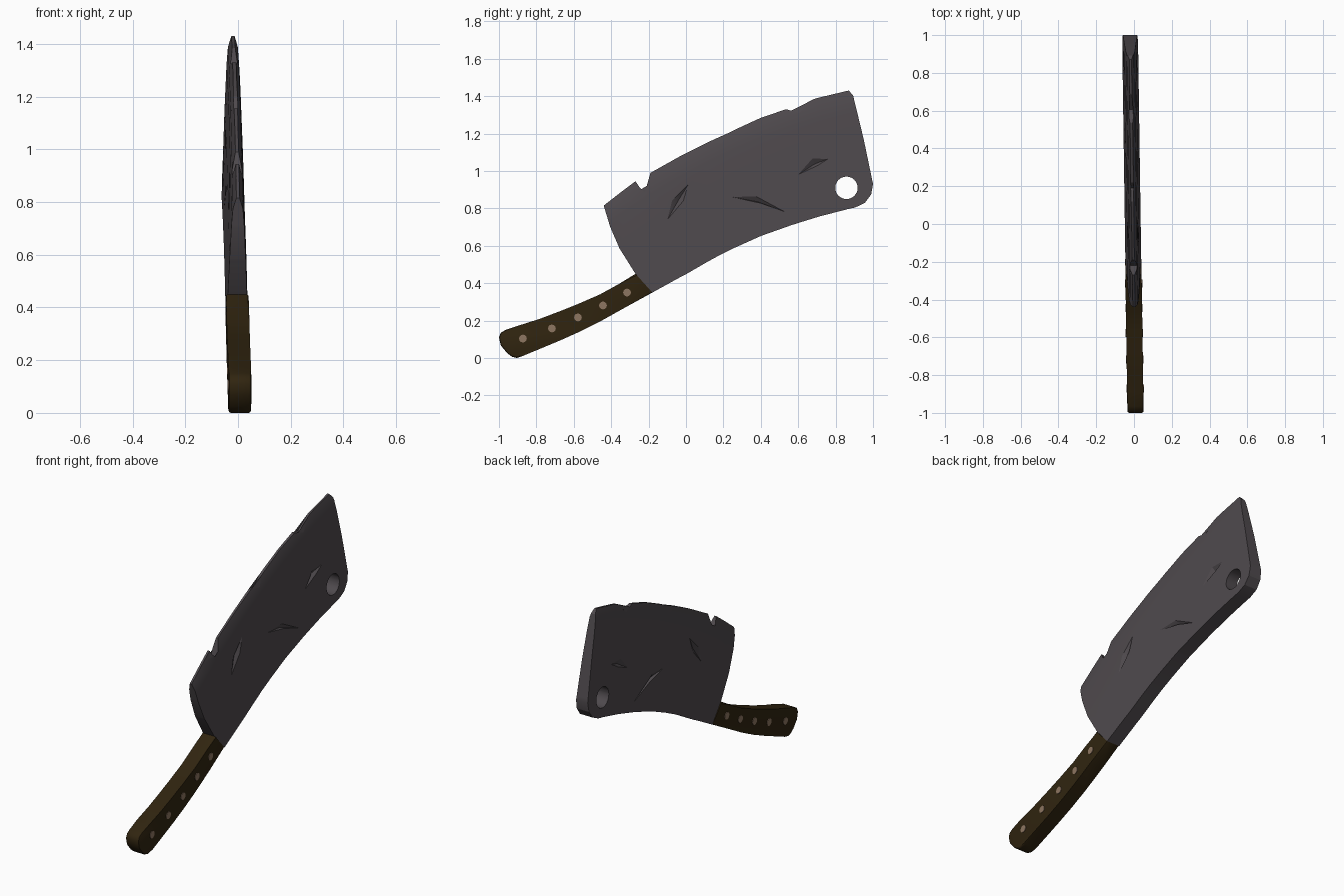
import bpy, bmesh, math
from mathutils import Vector

if "Cube" in bpy.data.objects:
    bpy.data.objects.remove(bpy.data.objects["Cube"])


def material(name, rgb):
    m = bpy.data.materials.new(name)
    m.diffuse_color = (*rgb, 1)
    m.use_nodes = True
    m.node_tree.nodes["Principled BSDF"].inputs["Base Color"].default_value = m.diffuse_color
    return m


steel = material("dark_steel", (0.078, 0.068, 0.075))
wood = material("dark_wood", (0.030, 0.018, 0.005))
brass = material("dull_rivet_metal", (0.27, 0.18, 0.12))


def centre(y):
    """The whole knife leans slightly sideways along its length."""
    return -0.0065 - 0.0145 * y


def edge_z(y):
    """Height of the unchipped cutting edge."""
    return 1.095 + 0.552 * y - 0.192 * y * y


PROFILE = [(0, 0.006), (0.05, 0.019), (0.12, 0.024), (0.3, 0.031), (0.5, 0.037), (0.63, 0.042)]


def half(s):
    """Half thickness of the blade at distance s below the cutting edge."""
    s = min(max(s, 0), 0.63)
    for (a, u), (b, v) in zip(PROFILE, PROFILE[1:]):
        if s <= b:
            return u + (v - u) * (s - a) / (b - a)


def make(name, bm, mat):
    bmesh.ops.recalc_face_normals(bm, faces=bm.faces)
    me = bpy.data.meshes.new(name)
    bm.to_mesh(me)
    bm.free()
    ob = bpy.data.objects.new(name, me)
    bpy.context.collection.objects.link(ob)
    me.materials.append(mat)
    return ob


def activate(ob):
    bpy.ops.object.select_all(action='DESELECT')
    ob.select_set(True)
    bpy.context.view_layer.objects.active = ob


def smooth(ob, deg=30):
    activate(ob)
    bpy.ops.object.shade_smooth_by_angle(angle=math.radians(deg))


def slab(bm, pts, x0, x1):
    """Closed prism of a (y, z) outline between two x values."""
    a = [bm.verts.new((x0, y, z)) for y, z in pts]
    b = [bm.verts.new((x1, y, z)) for y, z in pts]
    caps = [bm.faces.new(a), bm.faces.new(b[::-1])]
    n = len(pts)
    for i in range(n):
        j = (i + 1) % n
        bm.faces.new((a[i], b[i], b[j], a[j]))
    return caps


# Blade: chipped edge, tip, spine and heel outline
blade_pts = [(-0.44, 0.815), (-0.27, 0.945), (-0.25, 0.915), (-0.22, 0.885), (-0.19, 0.99),
             (0, 1.095), (0.12, 1.155), (0.19, 1.147), (0.22, 1.2), (0.395, 1.282),
             (0.535, 1.33), (0.605, 1.31), (0.685, 1.385), (0.87, 1.43), (0.893, 1.405),
             (0.95, 1.17), (1.0, 0.93), (0.99, 0.875), (0.957, 0.83), (0.905, 0.805),
             (0.61, 0.725), (0.395, 0.65), (0.18, 0.55), (0, 0.448), (-0.18, 0.35),
             (-0.27, 0.45), (-0.355, 0.585), (-0.405, 0.70)]
bm = bmesh.new()
# work in (y, distance below edge) so the cuts follow the curved edge
slab(bm, [(y, edge_z(y) - z) for y, z in blade_pts], -1, 1)
bmesh.ops.recalc_face_normals(bm, faces=bm.faces)
cuts = [((0, 0, s), (0, 0, 1)) for s in (0.05, 0.12, 0.3, 0.5)]
cuts += [((0, -0.337 + 0.15 * i, 0), (0, 1, 0)) for i in range(9)]
for co, no in cuts:
    bmesh.ops.bisect_plane(bm, geom=bm.verts[:] + bm.edges[:] + bm.faces[:],
                           dist=1e-5, plane_co=co, plane_no=no)
for v in bm.verts:
    side, y, s = v.co
    v.co = (centre(y) + math.copysign(half(s), side), y, edge_z(y) - s)
bmesh.ops.triangulate(bm, faces=bm.faces)
blade = make("blade", bm, steel)

# Cutters: hanging hole and gashes on both sides
bm = bmesh.new()
slab(bm, [(0.858 + 0.06 * math.cos(math.tau * i / 32), 0.91 + 0.06 * math.sin(math.tau * i / 32))
          for i in range(32)], -0.2, 0.2)
gashes = [[(0.02, 0.94), (-0.075, 0.84), (-0.09, 0.757), (-0.015, 0.84)],
          [(0.24, 0.862), (0.375, 0.865), (0.515, 0.787), (0.40, 0.828)],
          [(0.61, 0.987), (0.675, 1.067), (0.765, 1.067), (0.705, 1.03)]]
depth = 0.018
for pts in gashes:
    my = sum(p[0] for p in pts) / 4
    mz = sum(p[1] for p in pts) / 4
    for side in (-1, 1):
        surf = centre(my) + side * half(edge_z(my) - mz)
        apex = bm.verts.new((surf - side * depth, my, mz))
        base = [bm.verts.new((surf + side * depth, 2 * y - my, 2 * z - mz)) for y, z in pts]
        bm.faces.new(base)
        for i in range(4):
            bm.faces.new((base[i], base[(i + 1) % 4], apex))
cutter = make("blade_cutter", bm, steel)
cutter.hide_render = True
mod = blade.modifiers.new("cuts", 'BOOLEAN')
mod.operation = 'DIFFERENCE'
mod.solver = 'EXACT'
mod.object = cutter
activate(blade)
bpy.ops.object.modifier_apply(modifier=mod.name)
bpy.data.objects.remove(cutter)
smooth(blade, 25)

# Handle: curved grip with softened rims
grip_pts = [(-0.27, 0.45), (-0.36, 0.395), (-0.46, 0.34), (-0.57, 0.292), (-0.675, 0.25),
            (-0.78, 0.21), (-0.89, 0.175), (-0.965, 0.15), (-0.99, 0.135), (-1.0, 0.11),
            (-0.99, 0.067), (-0.955, 0.025), (-0.93, 0.007), (-0.905, 0.0), (-0.87, 0.012),
            (-0.675, 0.093), (-0.57, 0.14), (-0.46, 0.195), (-0.32, 0.273), (-0.18, 0.35)]
bm = bmesh.new()
caps = slab(bm, grip_pts, -0.043, 0.043)
joint = {grip_pts[0], grip_pts[-1]}
rim = [e for f in caps for e in f.edges
       if not all(any(abs(v.co.y - y) < 1e-4 and abs(v.co.z - z) < 1e-4 for y, z in joint)
                  for v in e.verts)]
bmesh.ops.bevel(bm, geom=rim, offset=0.01, segments=2, profile=0.5, affect='EDGES')
for v in bm.verts:
    v.co.x += centre(v.co.y)
handle = make("handle", bm, wood)
smooth(handle, 35)

# Rivets: pins passing right through the handle
for i, (y, z) in enumerate([(-0.872, 0.104), (-0.717, 0.158), (-0.578, 0.217),
                            (-0.444, 0.281), (-0.315, 0.35)]):
    bm = bmesh.new()
    slab(bm, [(y + 0.021 * math.cos(math.tau * k / 12), z + 0.021 * math.sin(math.tau * k / 12))
              for k in range(12)], centre(y) - 0.046, centre(y) + 0.046)
    smooth(make(f"rivet_{i + 1}", bm, brass), 35)
